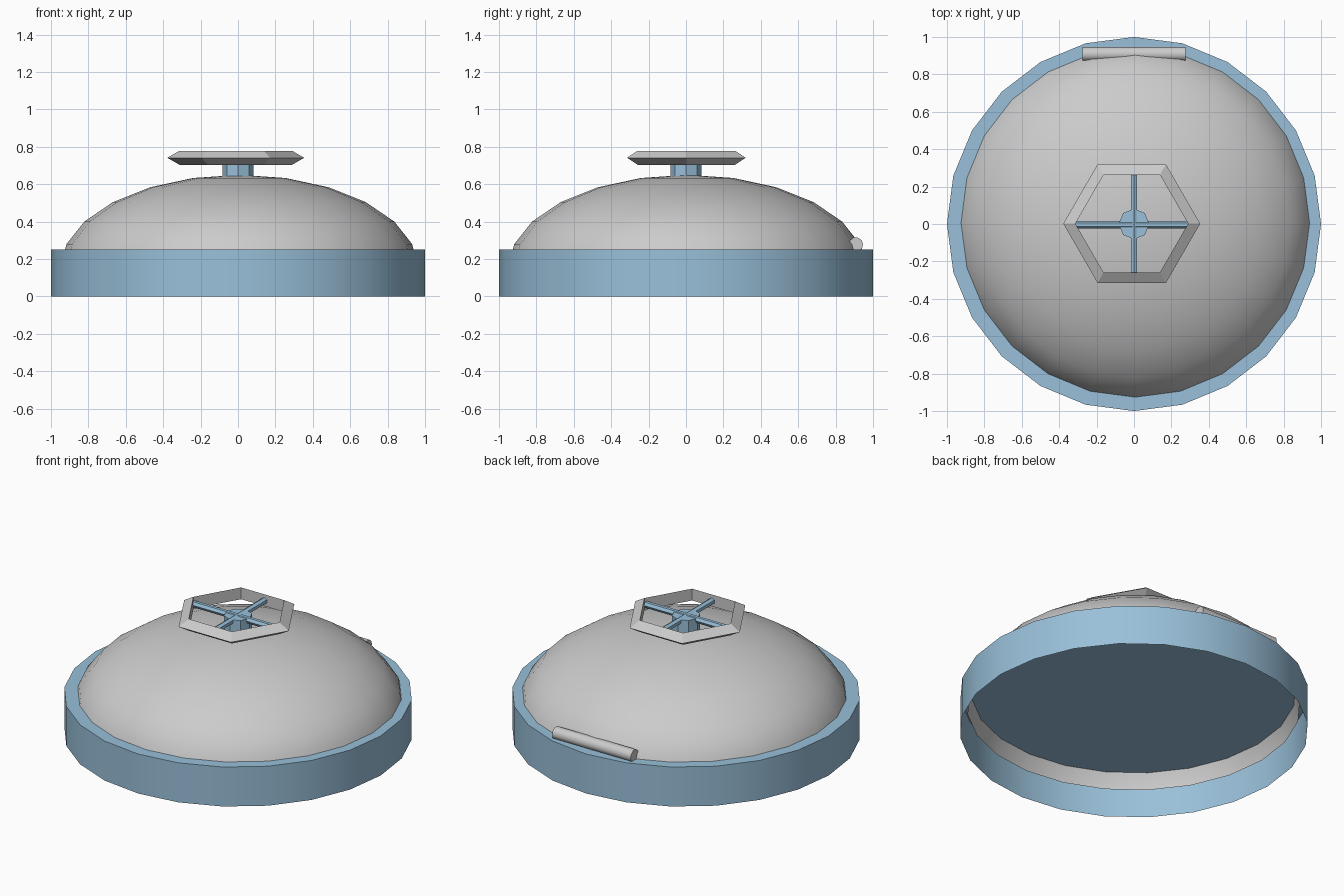
import bpy, bmesh
from math import pi, radians

if "Cube" in bpy.data.objects:
    bpy.data.objects.remove(bpy.data.objects["Cube"])

blue = bpy.data.materials.new("blue_paint")
blue.diffuse_color = (0.32, 0.53, 0.70, 1)
blue.use_nodes = True
blue.node_tree.nodes["Principled BSDF"].inputs["Base Color"].default_value = blue.diffuse_color


def finish(name, mat=None, smooth=None):
    ob = bpy.context.object
    ob.name = name
    if mat:
        ob.data.materials.append(mat)
    if smooth:
        bpy.ops.object.shade_smooth_by_angle(angle=radians(smooth))
    return ob


def cylinder(name, r, length, loc, sides, rot=(0, 0, 0), mat=None, smooth=None):
    bpy.ops.mesh.primitive_cylinder_add(vertices=sides, radius=r, depth=length,
                                        location=loc, rotation=rot)
    return finish(name, mat, smooth)


def open_bottom(ob, test):
    """Remove the faces whose local centre height passes the test."""
    bm = bmesh.new()
    bm.from_mesh(ob.data)
    doomed = [f for f in bm.faces if test(f.calc_center_median().z)]
    bmesh.ops.delete(bm, geom=doomed, context='FACES')
    bm.to_mesh(ob.data)
    bm.free()


# Base collar: closed on top, open underneath
collar = cylinder("base_collar", 1.0, 0.25, (0, 0, 0.125), 24, mat=blue, smooth=30)
open_bottom(collar, lambda z: z < -0.1)

# Dome: flattened half sphere sunk into the collar
bpy.ops.mesh.primitive_uv_sphere_add(segments=24, ring_count=12, radius=1,
                                     location=(0.007, 0.006, 0.15))
dome = finish("hatch_dome", smooth=30)
dome.scale = (0.957, 0.957, 0.5)
open_bottom(dome, lambda z: z < 0)

# Hinge bar at the back
cylinder("hinge_bar", 0.039, 0.55, (0, 0.908, 0.277), 10, rot=(0, pi / 2, 0), smooth=40)

# Hand wheel: hexagonal rim with triangular section
bpy.ops.mesh.primitive_torus_add(major_segments=6, minor_segments=3, major_radius=0.323,
                                 minor_radius=0.043, location=(-0.012, 0.002, 0.741))
finish("wheel_rim")

# Wheel hub and crossed spokes
cylinder("wheel_hub", 0.082, 0.13, (0, 0, 0.685), 8, mat=blue)
cylinder("spoke_side_to_side", 0.02, 0.61, (-0.01, -0.004, 0.738), 6, rot=(0, pi / 2, 0), mat=blue)
cylinder("spoke_front_to_back", 0.02, 0.53, (0, 0.003, 0.738), 6, rot=(pi / 2, 0, 0), mat=blue)
